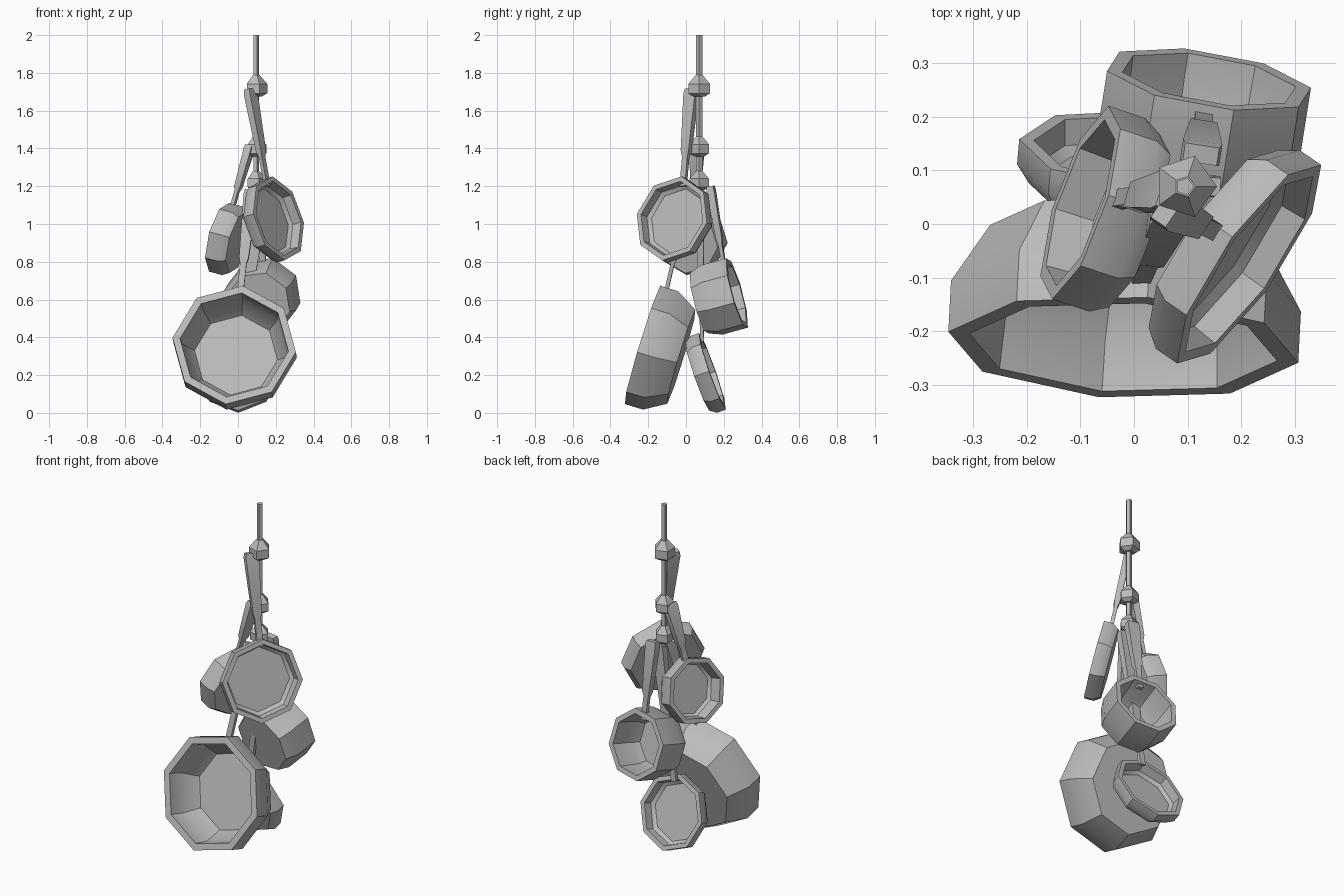
import bpy, bmesh, math
from mathutils import Vector, Matrix

cube = bpy.data.objects.get("Cube")
if cube:
    bpy.data.objects.remove(cube)

metal = bpy.data.materials.new("grey metal")
metal.use_nodes = True
GREY = (0.5, 0.5, 0.5, 1)
metal.diffuse_color = GREY
metal.node_tree.nodes["Principled BSDF"].inputs["Base Color"].default_value = GREY


def finish(name, bm, matrix=None):
    """Turn a bmesh into a shaded object."""
    bmesh.ops.recalc_face_normals(bm, faces=bm.faces)
    mesh = bpy.data.meshes.new(name)
    bm.to_mesh(mesh)
    bm.free()
    mesh.materials.append(metal)
    obj = bpy.data.objects.new(name, mesh)
    bpy.context.collection.objects.link(obj)
    if matrix:
        obj.matrix_world = matrix
    bpy.ops.object.select_all(action='DESELECT')
    obj.select_set(True)
    bpy.context.view_layer.objects.active = obj
    bpy.ops.object.shade_smooth_by_angle(angle=math.radians(35))


def loft(bm, rings):
    """Bridge rings of points and cap both ends."""
    loops = [[bm.verts.new(p) for p in ring] for ring in rings]
    n = len(loops[0])
    for a, b in zip(loops, loops[1:]):
        for i in range(n):
            j = (i + 1) % n
            bm.faces.new((a[i], a[j], b[j], b[i]))
    bm.faces.new(loops[0])
    bm.faces.new(loops[-1])


def lathe(name, profile, sides, matrix, start=0):
    bm = bmesh.new()
    angles = [math.radians(start) + math.tau * i / sides for i in range(sides)]
    loft(bm, [[(r * math.cos(a), r * math.sin(a), z) for a in angles] for r, z in profile])
    finish(name, bm, matrix)


def vessel(name, rim, normal, r, base, depth, straight, wall, roll, grip, hook):
    """Eight-sided pan with its opening along normal, and a handle from grip to hook."""
    n = Vector(normal).normalized()
    up = (Vector((0, 0, 1)) - n * n.z).normalized()
    side = up.cross(n)
    matrix = Matrix((side, up, n)).transposed().to_4x4()
    matrix.translation = Vector(rim)
    profile = [(base, -depth), (r, -straight), (r, 0), (r - wall, 0),
               (r - wall * 1.2, -straight), (base - wall, -depth + wall * 0.7)]
    lathe(name, profile, 8, matrix, 90 + roll)

    # handle: slim neck that steps out to a wider grip
    a, b = Vector(grip), Vector(hook)
    along = (b - a).normalized()
    across = along.cross(n).normalized()
    out = across.cross(along)
    bm = bmesh.new()
    rings = []
    for t, w, h in ((0, .017, .01), (.3, .017, .01), (.36, .025, .016), (.95, .037, .02), (1, .032, .017)):
        c = a.lerp(b, t)
        rings.append([c + across * w * i + out * h * j for i, j in ((-1, -1), (1, -1), (1, 1), (-1, 1))])
    loft(bm, rings)
    finish(name + "_handle", bm)


# hanging rope with its knots
ROPE_X, ROPE_Y = 0.095, 0.07
lathe("rope", [(.017, 1.16), (.017, 2)], 5, Matrix.Translation((ROPE_X, ROPE_Y, 0)))
for i, (z, s) in enumerate(((1.72, 1), (1.40, .92), (1.22, .9))):
    knot = [(.032 * s, -.045 * s), (.06 * s, -.028 * s), (.06 * s, .022 * s), (.02 * s, .068 * s)]
    lathe(f"knot_{i + 1}", knot, 5, Matrix.Translation((ROPE_X, ROPE_Y, z)))

# upper pans
vessel("upper_left_pan", (.215, -.075, 1.03), (.8, -.55, .24), .23, .205, .085, .05, .027, -6,
       (.155, -.015, 1.2), (.063, .03, 1.715))
vessel("upper_right_pan", (-.1, .04, .93), (-.93, .31, .25), .19, .17, .11, .075, .027, 9,
       (-.035, .045, 1.07), (.065, .06, 1.415))
# deep saucepan at the back
vessel("back_saucepan", (.14, .27, .635), (.15, .95, .26), .198, .172, .21, .14, .03, 16,
       (.13, .205, .76), (.125, .13, 1.2))
# lowest pan at the back
vessel("low_back_pan", (.0, .14, .22), (.08, .94, .33), .215, .19, .085, .05, .027, 0,
       (.015, .085, .38), (.13, .07, 1.17))
# large pot at the front
vessel("large_pot", (-.02, -.23, .36), (-.05, -.95, .29), .33, .262, .215, .1, .04, -7,
       (.01, -.11, .62), (.07, .02, 1.18))
